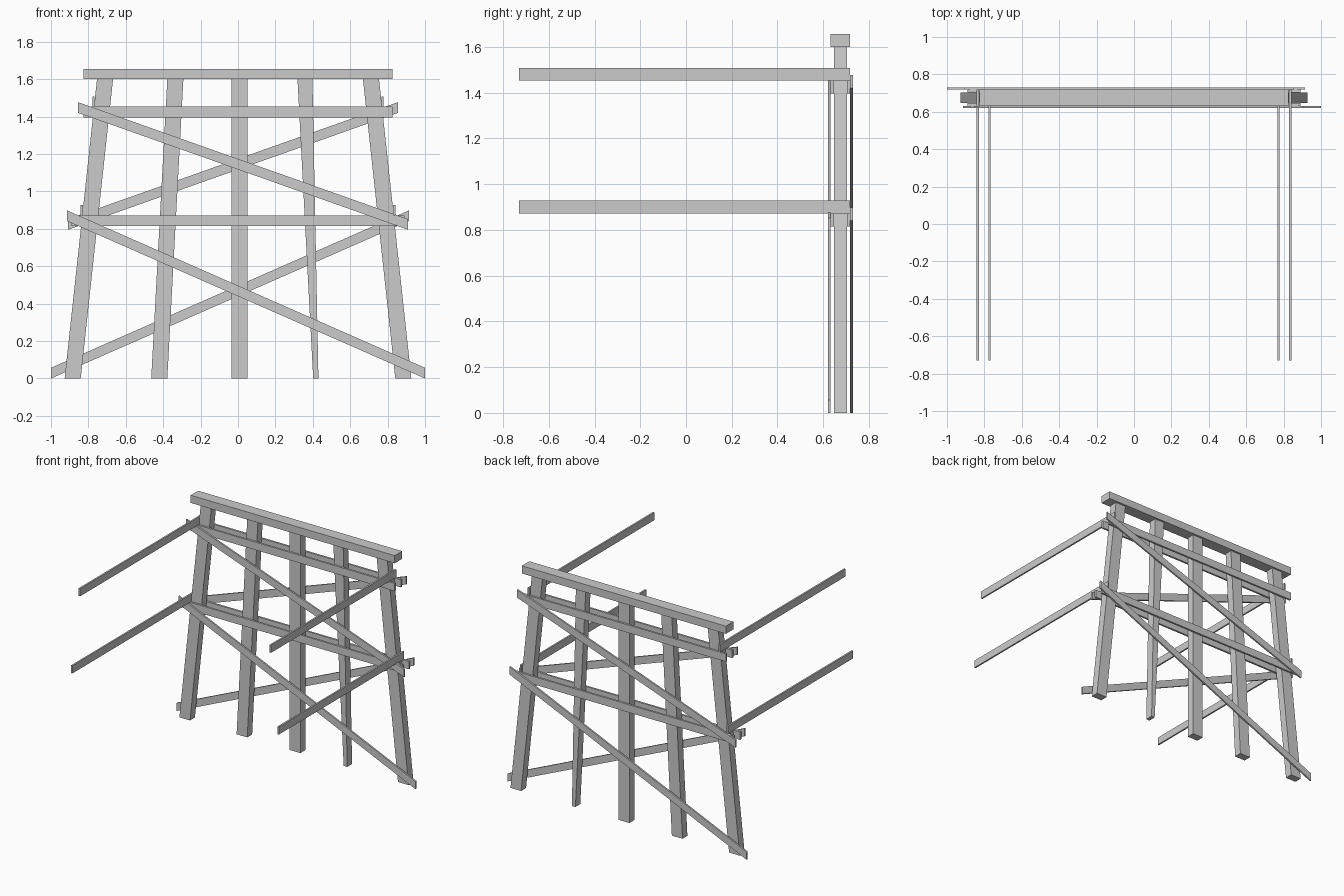
import bpy

if "Cube" in bpy.data.objects:
    bpy.data.objects.remove(bpy.data.objects["Cube"])

YC = 0.675          # centre line of the bent
POST_H = 1.6


def prism(name, profile, y0, y1):
    """Extrude an (x, z) quad outline from y0 to y1 (counter-clockwise seen from the front)."""
    n = len(profile)
    verts = [(x, y0, z) for x, z in profile] + [(x, y1, z) for x, z in profile]
    faces = [tuple(range(n)), tuple(reversed(range(n, 2 * n)))]
    faces += [(i, i + n, (i + 1) % n + n, (i + 1) % n) for i in range(n)]
    mesh = bpy.data.meshes.new(name)
    mesh.from_pydata(verts, [], faces)
    ob = bpy.data.objects.new(name, mesh)
    bpy.context.collection.objects.link(ob)
    return ob


def box(name, x0, x1, y0, y1, z0, z1):
    return prism(name, [(x0, z0), (x1, z0), (x1, z1), (x0, z1)], y0, y1)


# Posts: bottom left/right, top left/right
posts = {
    "outer_post_left": (-0.927, -0.841, -0.754, -0.668),
    "inner_post_left": (-0.464, -0.378, -0.378, -0.292),
    "centre_post": (-0.033, 0.053, -0.033, 0.053),
    "inner_post_right": (0.402, 0.43, 0.318, 0.398),
    "outer_post_right": (0.841, 0.927, 0.668, 0.754),
}
posts["centre_post"] = (-0.035, 0.052, -0.035, 0.052)
for name, (b0, b1, t0, t1) in posts.items():
    prism(name, [(b0, 0), (b1, 0), (t1, POST_H), (t0, POST_H)], YC - 0.0285, YC + 0.0285)

# Cap beam
box("cap_beam", -0.825, 0.825, YC - 0.043, YC + 0.043, POST_H, 1.656)

# Horizontal girts and diagonal braces on both faces, braces mirrored at the back
for side, s in (("front", -1), ("back", 1)):
    g0, g1 = sorted((YC + s * 0.0285, YC + s * 0.043))
    b0, b1 = sorted((YC + s * 0.043, YC + s * 0.055))
    for level, half, z in (("upper", 0.825, 1.396), ("lower", 0.89, 0.815)):
        box(f"{level}_girt_{side}", -half, half, g0, g1, z, z + 0.057)
    for level, xa, za, xb, zb in (("upper", -0.855, 1.42, 0.91, 0.795),
                                  ("lower", -0.915, 0.842, 1.0, 0.0)):
        pts = [(xa, za), (xb, zb), (xb, zb + 0.057), (xa, za + 0.057)]
        if s > 0:
            pts = [(-x, z) for x, z in reversed(pts)]
        prism(f"{level}_brace_{side}", pts, b0, b1)

# Long rails running forward from the outer posts
for level, x, z in (("upper", 0.766, 1.453), ("lower", 0.829, 0.872)):
    for side, s in (("left", -1), ("right", 1)):
        x0, x1 = sorted((s * x, s * (x + 0.012)))
        box(f"{level}_rail_{side}", x0, x1, -0.73, YC + 0.043, z, z + 0.056)
